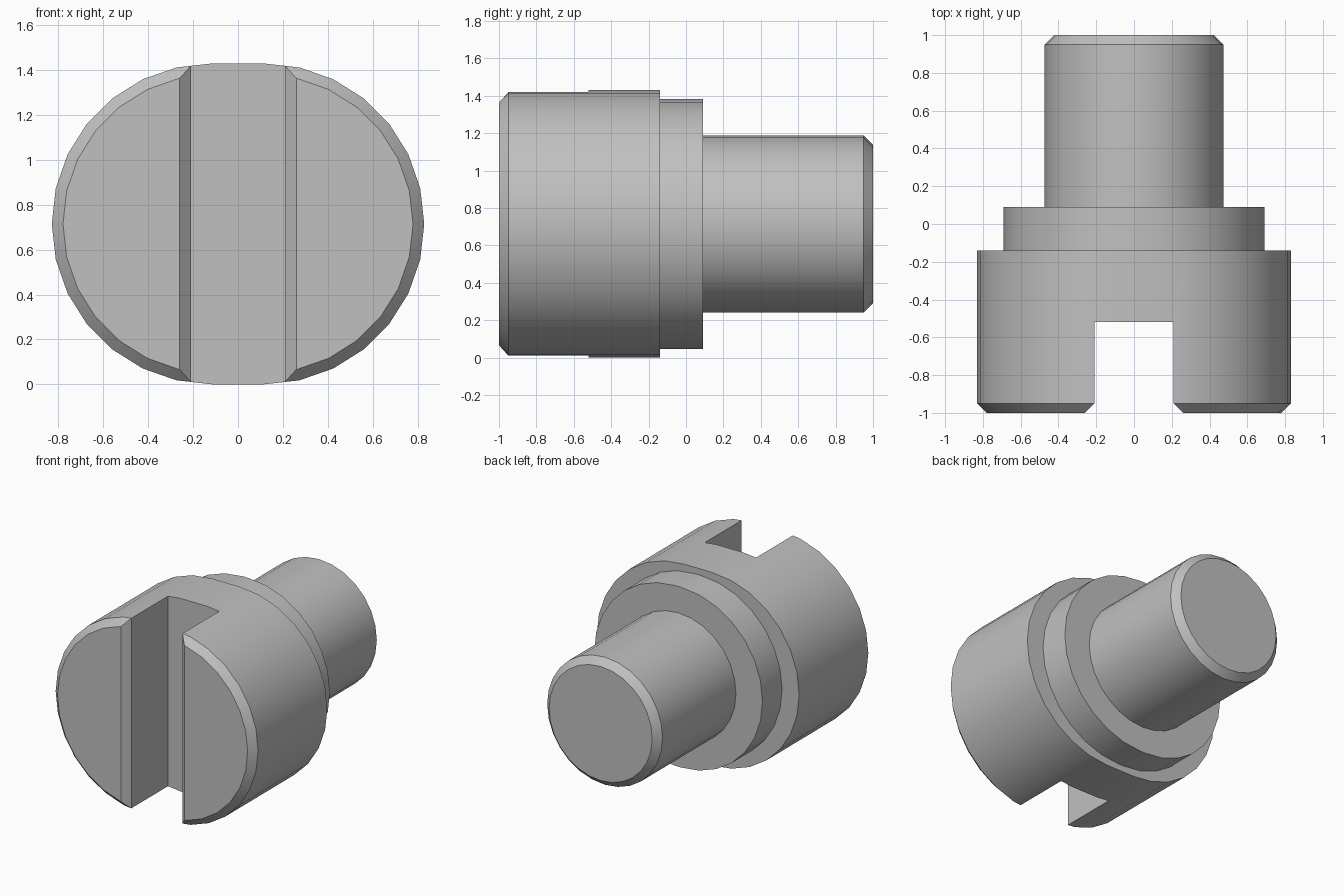
import bpy, bmesh, math

if "Cube" in bpy.data.objects:
    bpy.data.objects.remove(bpy.data.objects["Cube"])

CZ = 0.715      # height of the common axis
CH = 0.05       # chamfer size
steel = bpy.data.materials.new("grey_steel")
steel.diffuse_color = (0.53, 0.53, 0.53, 1)
steel.use_nodes = True
steel.node_tree.nodes["Principled BSDF"].inputs["Base Color"].default_value = steel.diffuse_color


def loft(name, sections, spread=0.0, seg=14):
    """Skin rounded sections (y, radius) along y; spread parts the two half circles."""
    bm = bmesh.new()
    rings = []
    for y, r in sections:
        ring = []
        for side, start in ((1, -math.pi / 2), (-1, math.pi / 2)):
            for i in range(seg + 1 if spread else seg):
                a = start + math.pi * i / seg
                ring.append(bm.verts.new((side * spread + r * math.cos(a), y, CZ + r * math.sin(a))))
        rings.append(ring)
    n = len(rings[0])
    for a, b in zip(rings, rings[1:]):
        for i in range(n):
            j = (i + 1) % n
            bm.faces.new((a[i], a[j], b[j], b[i]))
    bm.faces.new(rings[0])
    bm.faces.new(rings[-1])
    return finish(name, bm)


def finish(name, bm):
    bmesh.ops.recalc_face_normals(bm, faces=bm.faces[:])
    me = bpy.data.meshes.new(name)
    bm.to_mesh(me)
    bm.free()
    me.materials.append(steel)
    ob = bpy.data.objects.new(name, me)
    bpy.context.collection.objects.link(ob)
    return ob


def activate(ob):
    bpy.ops.object.select_all(action='DESELECT')
    ob.select_set(True)
    bpy.context.view_layer.objects.active = ob


# Head, collar and shaft along the y axis
head = loft("slotted_head", [(-1, 0.715 - CH), (-1 + CH, 0.715), (-0.14, 0.715)], 0.115)
collar = loft("collar", [(-0.16, 0.668), (0.09, 0.668)], 0.022)
shaft = loft("shaft", [(0.07, 0.473), (1 - CH, 0.473), (1, 0.473 - CH)])

# Slot with a flared mouth, cut through the head from top to bottom
half = [(0.21, -0.52), (0.21, -1 + CH), (0.21 + 2 * CH, -1 - CH)]
profile = half + [(-x, y) for x, y in reversed(half)]
bm = bmesh.new()
base = bm.faces.new([bm.verts.new((x, y, -0.2)) for x, y in profile])
ext = bmesh.ops.extrude_face_region(bm, geom=[base])
bmesh.ops.translate(bm, vec=(0, 0, 1.9),
                    verts=[v for v in ext["geom"] if isinstance(v, bmesh.types.BMVert)])
cutter = finish("slot_cutter", bm)
cutter.hide_render = True

activate(head)
cut = head.modifiers.new("slot", 'BOOLEAN')
cut.operation = 'DIFFERENCE'
cut.solver = 'EXACT'
cut.object = cutter
bpy.ops.object.modifier_apply(modifier=cut.name)
bpy.data.objects.remove(cutter)

# Smooth round walls, sharp edges at the steps and chamfers
for ob in (head, collar, shaft):
    activate(ob)
    bpy.ops.object.shade_smooth_by_angle(angle=math.radians(30))
